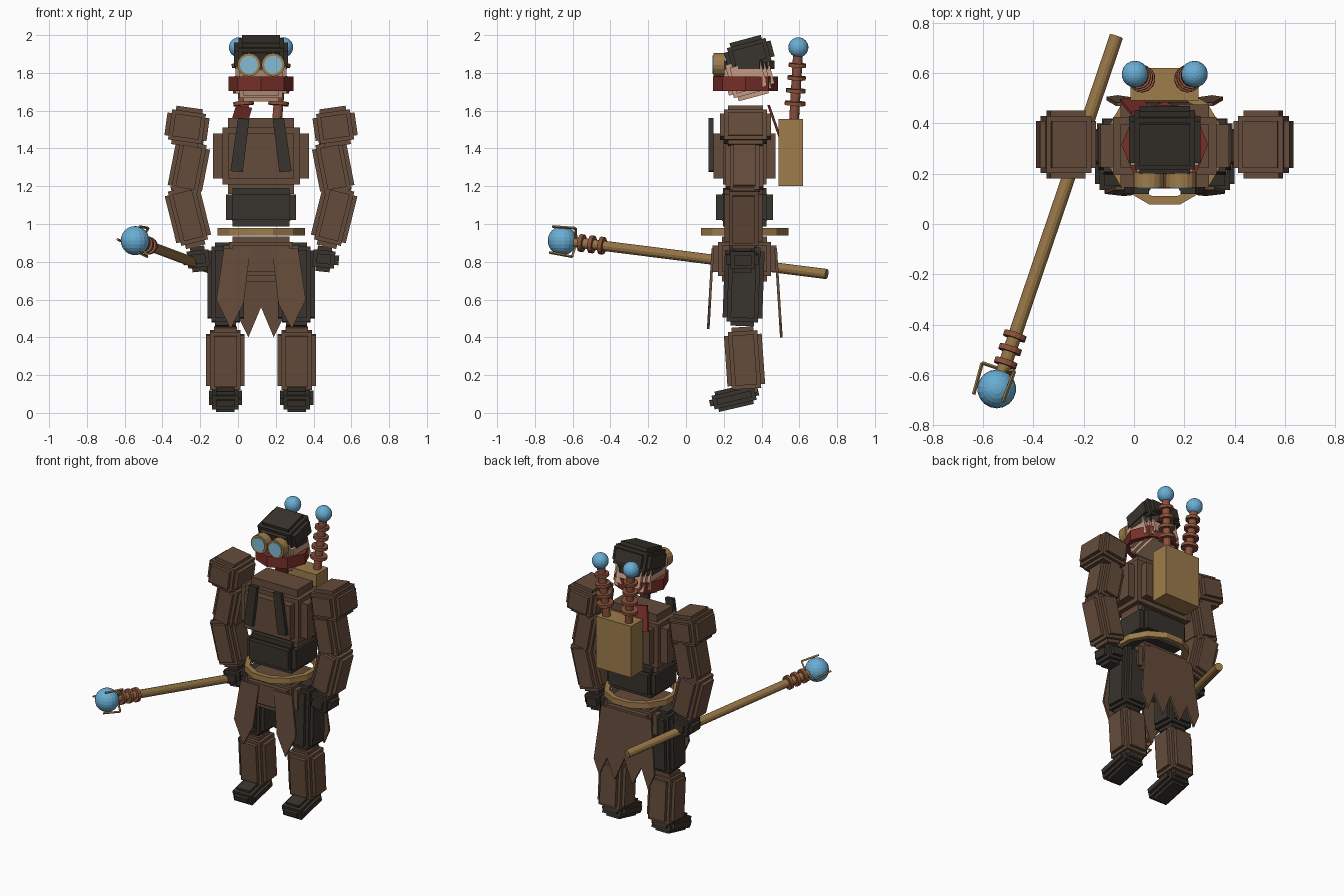
import bpy, bmesh, math
from mathutils import Vector, Matrix

if "Cube" in bpy.data.objects:
    bpy.data.objects.remove(bpy.data.objects["Cube"])

CX, CY = 0.122, 0.31          # body centre line


def material(name, rgb):
    m = bpy.data.materials.new(name)
    m.diffuse_color = (*rgb, 1)
    m.use_nodes = True
    m.node_tree.nodes["Principled BSDF"].inputs["Base Color"].default_value = m.diffuse_color
    return m


LEATHER = material("brown leather", (0.130, 0.072, 0.044))
DARK = material("dark leather", (0.040, 0.033, 0.026))
BRASS = material("brass", (0.340, 0.200, 0.070))
WOOD = material("golden wood", (0.300, 0.175, 0.060))
COPPER = material("copper", (0.260, 0.082, 0.045))
RED = material("red cloth", (0.190, 0.028, 0.022))
BLUE = material("blue orb", (0.140, 0.420, 0.660))
LENS = material("pale lens", (0.230, 0.500, 0.660))
SKIN = material("skin", (0.560, 0.330, 0.230))


def finish(name, bm, mat):
    bmesh.ops.recalc_face_normals(bm, faces=bm.faces[:])
    me = bpy.data.meshes.new(name)
    bm.to_mesh(me)
    bm.free()
    me.materials.append(mat)
    ob = bpy.data.objects.new(name, me)
    bpy.context.collection.objects.link(ob)
    return ob


def add_box(bm, size, mtx):
    bmesh.ops.create_cube(bm, size=1, matrix=mtx @ Matrix.Diagonal((*size, 1)))


def plated(name, c, size, mat, t=0.022, inset=0.02, rx=0, ry=0):
    """Core box with a raised plate on each of its six faces."""
    bm = bmesh.new()
    m = (Matrix.Translation(c) @ Matrix.Rotation(math.radians(rx), 4, 'X')
         @ Matrix.Rotation(math.radians(ry), 4, 'Y'))
    core = [s - 2 * t for s in size]
    add_box(bm, core, m)
    for i in range(3):
        add_box(bm, [size[k] if k == i else core[k] - 2 * inset for k in range(3)], m)
    return finish(name, bm, mat)


def pair(name, c, size, mat, ry=0, **kw):
    """Left and right copy about the body centre line."""
    plated("left_" + name, c, size, mat, ry=ry, **kw)
    plated("right_" + name, (2 * CX - c[0], c[1], c[2]), size, mat, ry=-ry, **kw)


def rod(name, a, b, r, mat, n=12):
    a, b = Vector(a), Vector(b)
    d = b - a
    bm = bmesh.new()
    m = Matrix.Translation((a + b) / 2) @ d.to_track_quat('Z', 'Y').to_matrix().to_4x4()
    bmesh.ops.create_cone(bm, cap_ends=True, segments=n, radius1=r, radius2=r,
                          depth=d.length, matrix=m)
    return finish(name, bm, mat)


def disc(name, p, axis, r, depth, mat, n=14):
    p, h = Vector(p), Vector(axis).normalized() * depth / 2
    return rod(name, p - h, p + h, r, mat, n)


def ball(name, c, r, mat):
    bm = bmesh.new()
    bmesh.ops.create_uvsphere(bm, u_segments=18, v_segments=12, radius=r,
                              matrix=Matrix.Translation(c))
    return finish(name, bm, mat)


def ring(name, c, outer, inner, z0, z1, mat, n, phase=0.0):
    bm = bmesh.new()
    rows = []
    for i in range(n):
        a = math.tau * (i + phase) / n
        rows.append([bm.verts.new((c[0] + r * math.cos(a), c[1] + r * math.sin(a), z))
                     for r, z in ((outer, z0), (outer, z1), (inner, z1), (inner, z0))])
    for i in range(n):
        p, q = rows[i], rows[(i + 1) % n]
        for k in range(4):
            bm.faces.new((p[k], q[k], q[(k + 1) % 4], p[(k + 1) % 4]))
    return finish(name, bm, mat)


def sheet(name, pts, y, slope, mat, thick=0.014):
    """Flat outline in x/z, leaning in y with height, given a thickness."""
    bm = bmesh.new()
    z0 = pts[0][1]
    face = bm.faces.new([bm.verts.new((x, y + slope * (z - z0), z)) for x, z in pts])
    new = bmesh.ops.extrude_face_region(bm, geom=[face])["geom"]
    bmesh.ops.translate(bm, vec=(0, thick, 0),
                        verts=[v for v in new if isinstance(v, bmesh.types.BMVert)])
    return finish(name, bm, mat)


def flip(pts):
    return [(2 * CX - x, z) for x, z in pts]


# Trunk
plated("chest", (CX, CY, 1.36), (0.51, 0.33, 0.40), LEATHER, t=0.05, inset=0.03)
plated("belly", (CX, CY, 1.088), (0.37, 0.30, 0.205), DARK, t=0.03, inset=0.005)
plated("pelvis", (CX, CY, 0.815), (0.40, 0.34, 0.24), LEATHER, t=0.03, inset=0.02)
ring("belt", (CX, CY), 0.240, 0.205, 0.94, 0.98, BRASS, 12, 0.5)

# Chest straps
strap = [(0.0, 1.56), (0.06, 1.555), (0.025, 1.275), (-0.04, 1.28)]
sheet("left_strap", strap, 0.12, 0, DARK, 0.025)
sheet("right_strap", flip(strap), 0.12, 0, DARK, 0.025)

# Skirt flaps and ragged rear cloth
flap = [(-0.075, 0.87), (0.065, 0.87), (0.03, 0.58), (-0.04, 0.445), (-0.115, 0.60)]
sheet("left_flap", flap, 0.135, 0.057, LEATHER)
sheet("right_flap", flip(flap), 0.135, 0.057, LEATHER)
half = [(CX, 0.56), (0.055, 0.40), (-0.01, 0.53), (-0.065, 0.40), (-0.11, 0.50)]
sheet("rear_cloth", [(-0.07, 0.87)] + flip([(-0.07, 0.87)]) + flip(half)[:0:-1] + half,
      0.468, -0.063, LEATHER)

# Legs
pair("thigh", (-0.065, 0.305, 0.68), (0.195, 0.21, 0.44), DARK, rx=-2)
pair("shin", (-0.067, 0.31, 0.28), (0.205, 0.20, 0.35), LEATHER, rx=4)
pair("foot", (-0.067, 0.255, 0.08), (0.175, 0.265, 0.11), DARK, rx=13, t=0.018)

# Arms
pair("shoulder", (-0.27, 0.315, 1.515), (0.225, 0.27, 0.205), LEATHER, ry=8)
pair("upper_arm", (-0.26, 0.31, 1.30), (0.185, 0.20, 0.31), LEATHER, ry=11)
pair("forearm", (-0.265, 0.305, 1.045), (0.19, 0.20, 0.34), LEATHER, ry=-14)
pair("hand", (-0.21, 0.30, 0.815), (0.16, 0.175, 0.135), DARK, ry=-6)

# Head, cap and scarf
plated("head", (CX, 0.33, 1.78), (0.27, 0.25, 0.225), SKIN, rx=15)
plated("cap", (CX, 0.335, 1.897), (0.285, 0.255, 0.17), DARK, rx=15)
ring("scarf", (CX, 0.315), 0.172, 0.135, 1.705, 1.78, RED, 8)
sheet("scarf_tail", [(-0.01, 1.63), (0.075, 1.615), (0.03, 1.46), (-0.055, 1.48)],
      0.43, -0.35, RED)

# Goggles
ring("goggle_strap", (CX, 0.333), 0.148, 0.125, 1.82, 1.865, DARK, 8, 0.5)
for side, s in (("left", -1), ("right", 1)):
    x = CX + s * 0.064
    disc(side + "_goggle_rim", (x, 0.175, 1.843), (0, 1, 0), 0.062, 0.06, BRASS, 16)
    disc(side + "_lens", (x, 0.145, 1.843), (0, 1, 0), 0.048, 0.01, LENS, 16)

# Backpack and coiled antennas
bm = bmesh.new()
add_box(bm, (0.27, 0.13, 0.355), Matrix.Translation((CX, 0.555, 1.378)))
finish("backpack", bm, BRASS)
for side, s in (("left", -1), ("right", 1)):
    low = Vector((CX + s * 0.085, 0.572, 1.55))
    top = Vector((CX + s * 0.118, 0.595, 1.935))
    rod(side + "_antenna", low, top, 0.026, COPPER)
    for i in range(4):
        disc(f"{side}_coil_{i}", low.lerp(top, 0.23 + 0.175 * i), top - low,
             0.055 - 0.003 * i, 0.02, COPPER)
    ball(side + "_antenna_orb", top, 0.053, BLUE)

# Staff with rings, orb and claws
tail, tip = Vector((-0.07, 0.745, 0.735)), Vector((-0.545, -0.655, 0.912))
axis = (tip - tail).normalized()
rod("staff", tail, tip - axis * 0.06, 0.027, WOOD)
for i in range(3):
    disc(f"staff_ring_{i}", tip - axis * (0.11 + 0.057 * i), axis, 0.047, 0.022, COPPER)
ball("staff_orb", tip, 0.077, BLUE)
right = axis.cross(Vector((0, 0, 1))).normalized()
if right.x < 0:
    right = -right
up = right.cross(axis)
if up.z < 0:
    up = -up
for i, deg in enumerate((60, 180, 300)):
    out = right * math.cos(math.radians(deg)) + up * math.sin(math.radians(deg))
    base = tip - axis * 0.08
    elbow = base + out * 0.088
    rod(f"claw_arm_{i}", base, elbow, 0.007, BRASS, 4)
    rod(f"claw_tip_{i}", elbow, tip + axis * 0.05 + out * 0.08, 0.007, BRASS, 4)
